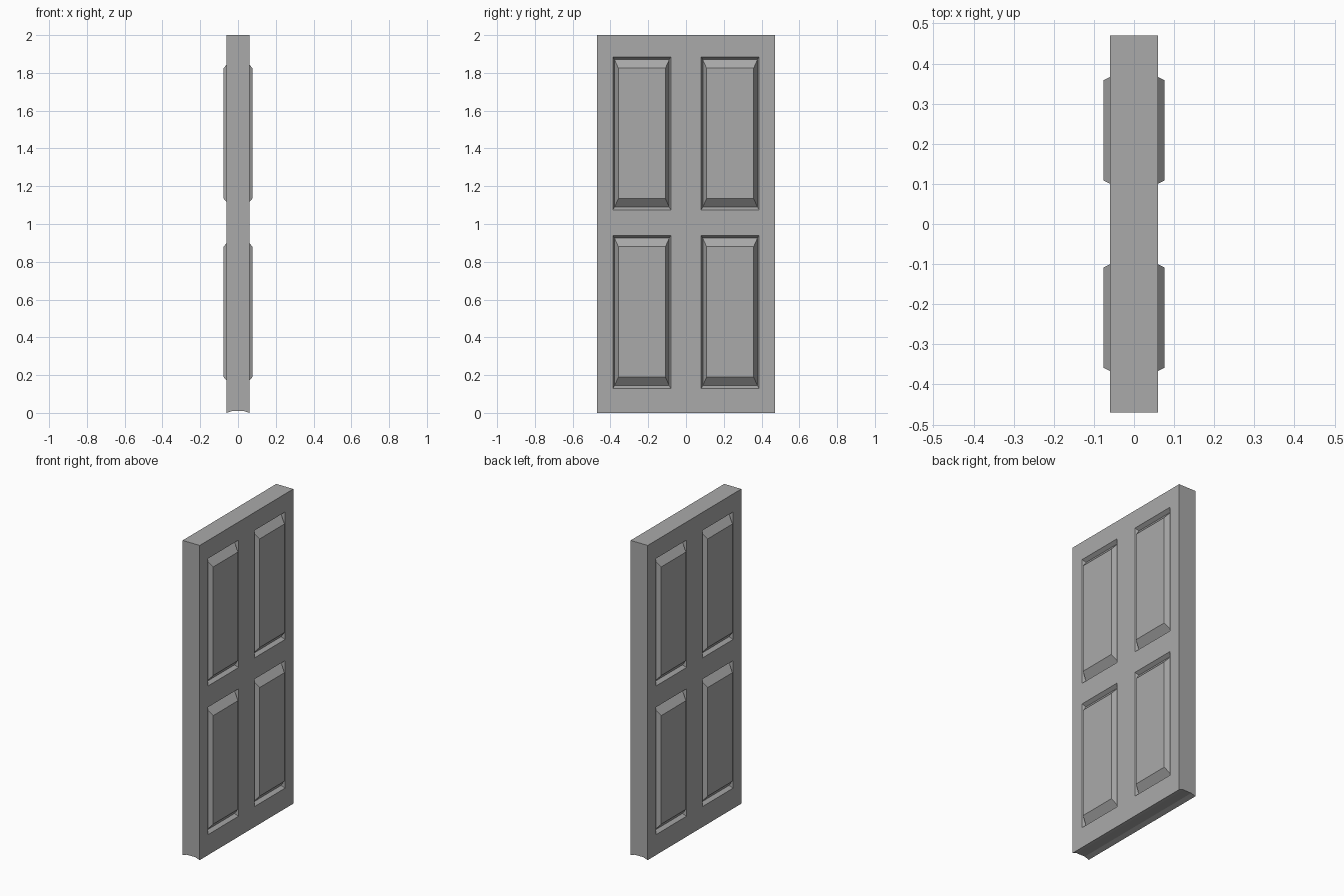
import bpy
import bmesh

cube = bpy.data.objects.get("Cube")
if cube:
    bpy.data.objects.remove(cube, do_unlink=True)

# Door paint
paint = bpy.data.materials.new("grey_paint")
paint.use_nodes = True
grey = (0.4, 0.4, 0.4, 1)
paint.diffuse_color = grey
paint.node_tree.nodes["Principled BSDF"].inputs["Base Color"].default_value = grey

HALF = 0.06
GROOVE_X, PANEL_X = 0.038, 0.0765
Y_CUTS = [-0.47, -0.387, -0.08, 0.08, 0.387, 0.47]
Z_CUTS = [0, 0.13, 0.94, 1.075, 1.885, 2]
ARCH = [(-HALF, 0), (-0.03, 0.01), (0.03, 0.01), (HALF, 0)]

bm = bmesh.new()


def face(points):
    bm.faces.new([bm.verts.new(p) for p in points])


def rect(x, y0, y1, z0, z1):
    return [(x, y0, z0), (x, y1, z0), (x, y1, z1), (x, y0, z1)]


def inset(x, y0, y1, z0, z1, dy, dz):
    return rect(x, y0 + dy, y1 - dy, z0 + dz, z1 - dz)


def raised_panel(side, y0, y1, z0, z1):
    """Sunken groove, sloped border and flat raised field."""
    rings = [
        rect(side * HALF, y0, y1, z0, z1),
        inset(side * GROOVE_X, y0, y1, z0, z1, 0.009, 0.015),
        inset(side * PANEL_X, y0, y1, z0, z1, 0.029, 0.06),
    ]
    for outer, inner in zip(rings, rings[1:]):
        for i in range(4):
            j = (i + 1) % 4
            face([outer[i], outer[j], inner[j], inner[i]])
    face(rings[-1])


# Broad faces with four panels each
y_spans = list(zip(Y_CUTS, Y_CUTS[1:]))
z_spans = list(zip(Z_CUTS, Z_CUTS[1:]))
for side in (-1, 1):
    for i, (y0, y1) in enumerate(y_spans):
        for j, (z0, z1) in enumerate(z_spans):
            if i % 2 and j % 2:
                raised_panel(side, y0, y1, z0, z1)
            else:
                face(rect(side * HALF, y0, y1, z0, z1))

# Top edge and shallow hollow underside
for y0, y1 in y_spans:
    face([(-HALF, y0, 2), (HALF, y0, 2), (HALF, y1, 2), (-HALF, y1, 2)])
    for (xa, za), (xb, zb) in zip(ARCH, ARCH[1:]):
        face([(xa, y0, za), (xb, y0, zb), (xb, y1, zb), (xa, y1, za)])

# Narrow side edges
for y in (Y_CUTS[0], Y_CUTS[-1]):
    for j, (z0, z1) in enumerate(z_spans):
        lower = ARCH if j == 0 else [(-HALF, z0), (HALF, z0)]
        outline = lower + [(HALF, z1), (-HALF, z1)]
        face([(x, y, z) for x, z in outline])

bmesh.ops.remove_doubles(bm, verts=bm.verts[:], dist=0.0001)
bmesh.ops.recalc_face_normals(bm, faces=bm.faces[:])
mesh = bpy.data.meshes.new("door")
bm.to_mesh(mesh)
bm.free()
mesh.materials.append(paint)
door = bpy.data.objects.new("door", mesh)
bpy.context.collection.objects.link(door)
